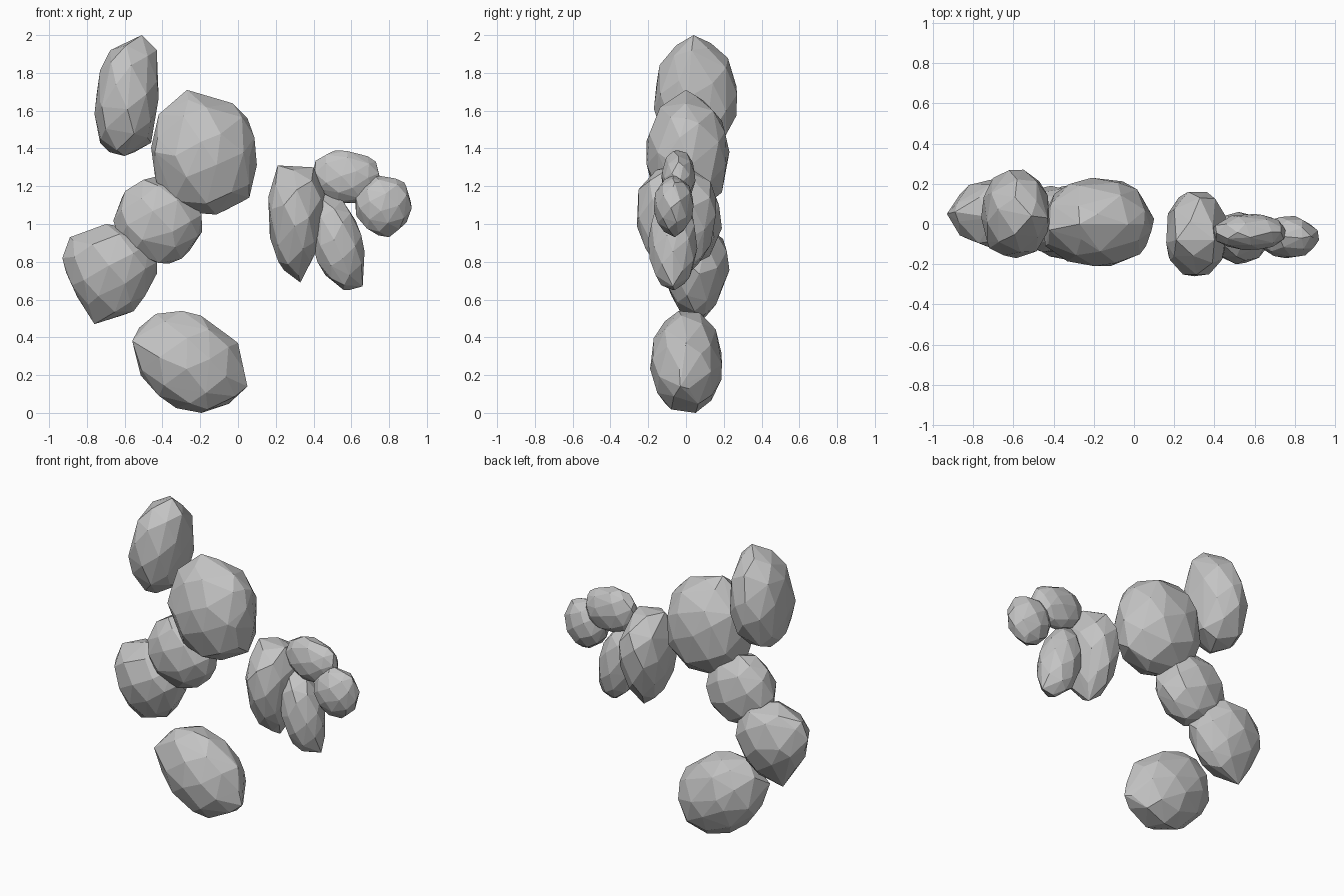
import bpy, bmesh, math, random
from mathutils import Vector

if "Cube" in bpy.data.objects:
    bpy.data.objects.remove(bpy.data.objects["Cube"])

stone = bpy.data.materials.new("stone grey")
stone.diffuse_color = (0.55, 0.55, 0.55, 1)
stone.use_nodes = True
stone.node_tree.nodes["Principled BSDF"].inputs["Base Color"].default_value = stone.diffuse_color


def rock(name, lo, hi, lean=0.0, taper=0.0, seed=1, points=40, boxy=2.1, tips=()):
    """Faceted boulder filling the box lo..hi, leaning and tapering along z,
    with a few extra corner tips pulled out of its skin."""
    rng = random.Random(seed)
    turn = rng.uniform(0, math.tau)
    pts = []
    for i in range(points):
        # evenly spread directions with a little irregularity
        z = 1 - 2 * (i + 0.5) / points
        a = i * math.pi * (3 - math.sqrt(5)) + turn
        r = math.sqrt(1 - z * z)
        d = Vector((r * math.cos(a), r * math.sin(a), z))
        d += Vector([rng.uniform(-0.1, 0.1) for _ in range(3)])
        # slightly boxy ellipsoid
        d /= sum(abs(c) ** boxy for c in d) ** (1 / boxy)
        w = 1 + taper * d.z
        pts.append(Vector((d.x * w * math.sqrt(1 - lean * lean) + lean * d.z,
                           d.y * w, d.z)))
    # fit to the box
    for k in range(3):
        a, b = min(p[k] for p in pts), max(p[k] for p in pts)
        for p in pts:
            p[k] = lo[k] + (p[k] - a) / (b - a) * (hi[k] - lo[k])
    # convex skin with flat faces
    bm = bmesh.new()
    for p in pts + [Vector(t) for t in tips]:
        bm.verts.new(p)
    res = bmesh.ops.convex_hull(bm, input=bm.verts)
    loose = {v for v in res["geom_interior"] if isinstance(v, bmesh.types.BMVert)}
    bmesh.ops.delete(bm, geom=list(loose), context='VERTS')
    bmesh.ops.recalc_face_normals(bm, faces=bm.faces)
    me = bpy.data.meshes.new(name)
    bm.to_mesh(me)
    bm.free()
    me.materials.append(stone)
    ob = bpy.data.objects.new(name, me)
    bpy.context.collection.objects.link(ob)
    return ob


# left cluster, top to bottom
rock("top_rock", (-0.76, -0.17, 1.36), (-0.42, 0.27, 1.96), 0.12, 0, 2, boxy=2.2,
     tips=[(-0.51, 0.04, 2.0), (-0.73, 0.06, 1.43), (-0.46, 0.1, 1.43),
           (-0.43, 0.03, 1.92), (-0.72, -0.12, 1.62), (-0.46, 0.19, 1.68)])
rock("large_rock", (-0.46, -0.21, 1.05), (0.10, 0.23, 1.68), -0.03, 0, 3, 42, 2.2,
     tips=[(-0.27, 0, 1.71), (-0.42, -0.03, 1.18), (0.06, 0.02, 1.14),
           (-0.42, -0.03, 1.58), (0.05, 0, 1.56), (-0.44, -0.11, 1.38),
           (0.06, -0.11, 1.35)])
rock("middle_rock", (-0.66, -0.14, 0.79), (-0.19, 0.19, 1.25), 0, 0, 4, boxy=2.0,
     tips=[(-0.60, 0.02, 1.16), (-0.62, 0.02, 0.94)])
rock("side_rock", (-0.91, -0.13, 0.50), (-0.43, 0.23, 1.00), 0, 0.22, 5, boxy=2.0,
     tips=[(-0.76, 0.07, 0.47), (-0.89, 0.06, 0.93), (-0.93, 0.05, 0.82)])
rock("bottom_rock", (-0.55, -0.19, 0.00), (0.03, 0.19, 0.54), -0.26, 0, 6, 44, 2.0,
     tips=[(0.05, -0.03, 0.14), (-0.56, -0.08, 0.38), (0, 0, 0.37), (-0.47, -0.04, 0.47)])

# right cluster
rock("tall_rock", (0.16, -0.26, 0.73), (0.46, 0.16, 1.30), 0.03, 0.2, 7,
     tips=[(0.21, -0.08, 1.31), (0.40, -0.08, 1.30), (0.33, -0.03, 0.69),
           (0.18, -0.18, 1.08)])
rock("slanted_rock", (0.39, -0.20, 0.65), (0.67, 0.06, 1.15), -0.28, 0, 8, boxy=2.0,
     tips=[(0.46, -0.05, 1.16), (0.66, -0.07, 0.67), (0.56, -0.07, 0.65),
           (0.64, -0.06, 0.96)])
rock("flat_rock", (0.39, -0.13, 1.11), (0.76, 0.05, 1.39), -0.1, 0, 9,
     tips=[(0.73, -0.04, 1.33)])
rock("end_rock", (0.62, -0.17, 0.94), (0.92, 0.04, 1.25), 0, 0.05, 10, boxy=2.0,
     tips=[(0.72, -0.06, 1.26), (0.80, -0.06, 0.93), (0.88, -0.06, 1.22)])
